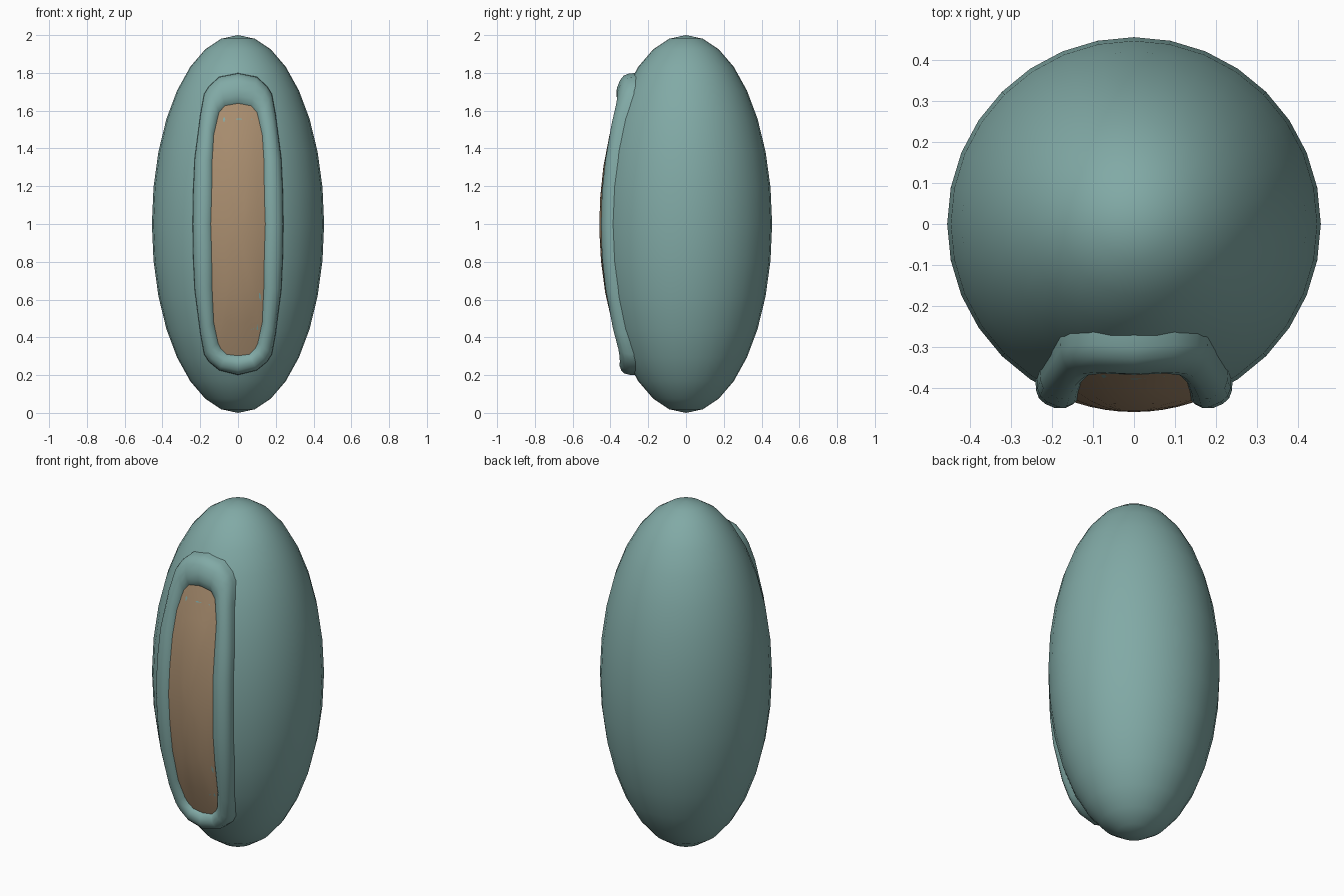
import bpy, bmesh, math

if "Cube" in bpy.data.objects:
    bpy.data.objects.remove(bpy.data.objects["Cube"])

R, H = 0.456, 1.0   # body radius and half height


def paint(obj, name, color):
    mat = bpy.data.materials.new(name)
    mat.diffuse_color = color
    mat.use_nodes = True
    mat.node_tree.nodes["Principled BSDF"].inputs["Base Color"].default_value = mat.diffuse_color
    obj.data.materials.append(mat)


def surface_y(x, z):
    """Front of the egg-shaped body at a given x and z."""
    return -R * math.sqrt(max(0.0, 1 - (x / R) ** 2 - ((z - 1) / H) ** 2))


def full_loop(half):
    """Mirror a right-hand outline (top to bottom) into a closed loop."""
    return half + [(-x, z) for x, z in half[-2:0:-1]]


OUTER = full_loop([(0, 1.80), (.10, 1.78), (.155, 1.73), (.18, 1.69), (.20, 1.58),
                   (.23, 1.35), (.238, 1.18), (.241, 1.0), (.238, .82), (.23, .65),
                   (.20, .42), (.18, .31), (.155, .27), (.10, .225), (0, .20)])
INNER = full_loop([(0, 1.638), (.07, 1.625), (.10, 1.59), (.11, 1.55), (.128, 1.47),
                   (.136, 1.33), (.138, 1.16), (.143, 1.0), (.138, .84), (.136, .67),
                   (.128, .48), (.105, .37), (.09, .34), (.06, .31), (0, .303)])


def loft(name, rings, cap=None):
    """Skin successive rings of points from outside to inside."""
    bm = bmesh.new()
    rows = [[bm.verts.new(p) for p in ring] for ring in rings]
    n = len(rows[0])
    for a, b in zip(rows, rows[1:]):
        for i in range(n):
            j = (i + 1) % n
            bm.faces.new((a[j], a[i], b[i], b[j]))
    if cap:
        c = bm.verts.new(cap)
        for i in range(n):
            bm.faces.new((rows[-1][(i + 1) % n], rows[-1][i], c))
    for f in bm.faces:
        f.smooth = True
    me = bpy.data.meshes.new(name)
    bm.to_mesh(me)
    bm.free()
    obj = bpy.data.objects.new(name, me)
    bpy.context.collection.objects.link(obj)
    return obj


# Body: tall ellipsoid
bpy.ops.mesh.primitive_uv_sphere_add(segments=32, ring_count=16, radius=1, location=(0, 0, 1))
body = bpy.context.object
body.name = "body"
body.scale = (R, R, H)
bpy.ops.object.transform_apply(location=False, rotation=False, scale=True)
bpy.ops.object.shade_smooth()
paint(body, "teal", (.22, .40, .38, 1))

# Raised rim following the body's front
rings = []
for t, off in [(0, -.012), (.02, .018), (.09, .033), (.25, .038), (.5, .036), (.75, .025), (.93, .01), (1, .001)]:
    ring = []
    for (xo, zo), (xi, zi) in zip(OUTER, INNER):
        x, z = xo + (xi - xo) * t, zo + (zi - zo) * t
        grow = 1 + .35 * ((z - 1) / .7) ** 2
        ring.append((x, surface_y(x, z) - off * grow, z))
    rings.append(ring)
rim = loft("front_rim", rings)
paint(rim, "rim_teal", (.22, .40, .38, 1))

# Inset panel inside the rim
rings = []
for s in (1.02, .75, .5, .25):
    pts = [(x * s, .97 + (z - .97) * s) for x, z in INNER]
    rings.append([(x, surface_y(x, z) - .003, z) for x, z in pts])
panel = loft("front_panel", rings, (0, surface_y(0, .97) - .003, .97))
paint(panel, "tan", (.40, .27, .16, 1))
